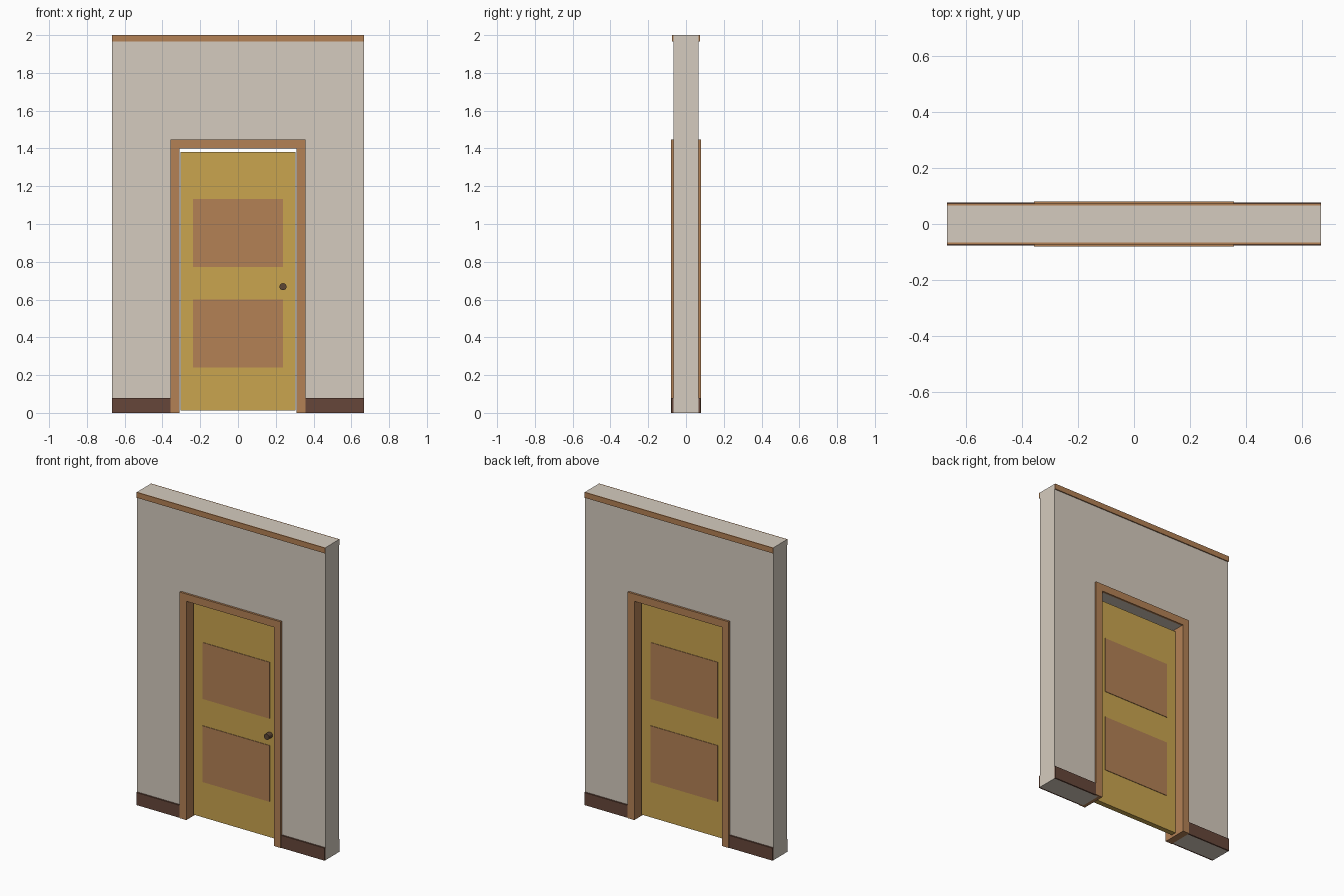
import bpy, bmesh
from math import radians

if "Cube" in bpy.data.objects:
    bpy.data.objects.remove(bpy.data.objects["Cube"])


def material(name, rgb):
    m = bpy.data.materials.new(name)
    m.diffuse_color = [(c / 255) ** 2.2 for c in rgb] + [1]
    m.use_nodes = True
    m.node_tree.nodes["Principled BSDF"].inputs["Base Color"].default_value = m.diffuse_color
    return m


PLASTER = material("plaster", (212, 202, 189))
TRIM = material("trim_wood", (178, 128, 86))
DARK = material("dark_wood", (102, 72, 60))
DOOR = material("door_paint", (200, 163, 80))
METAL = material("dark_metal", (92, 72, 56))


def add(name, bm, mat):
    bmesh.ops.recalc_face_normals(bm, faces=bm.faces)
    me = bpy.data.meshes.new(name)
    bm.to_mesh(me)
    bm.free()
    me.materials.append(mat)
    ob = bpy.data.objects.new(name, me)
    bpy.context.collection.objects.link(ob)
    return ob


def box(name, x, y, z, mat):
    """Box from (min, max) ranges."""
    bm = bmesh.new()
    bmesh.ops.create_cube(bm, size=1)
    for v in bm.verts:
        v.co = [r[0] if c < 0 else r[1] for c, r in zip(v.co, (x, y, z))]
    return add(name, bm, mat)


W, T = 0.6667, 0.0667            # wall half width, half thickness
IN, OUT, H = 0.31, 0.357, 1.40   # casing inner/outer edge, opening height
MID = 0.333                      # wall opening edge, hidden inside the jambs

# Wall: arch-shaped profile pushed through its thickness
bm = bmesh.new()
outline = [(-W, 0), (-W, 2), (W, 2), (W, 0), (MID, 0), (MID, H), (-MID, H), (-MID, 0)]
face = bm.faces.new([bm.verts.new((x, -T, z)) for x, z in outline])
ext = bmesh.ops.extrude_face_region(bm, geom=[face])
bmesh.ops.translate(bm, vec=(0, 2 * T, 0),
                    verts=[g for g in ext["geom"] if isinstance(g, bmesh.types.BMVert)])
add("wall", bm, PLASTER)


def span(s, a, b):
    return tuple(sorted((s * a, s * b)))


# Jambs run right through the wall and stand proud on both faces
for sx, side in ((-1, "left"), (1, "right")):
    box(f"{side}_jamb", span(sx, IN, OUT), (-0.08, 0.08), (0, H), TRIM)

# Trim applied to each face of the wall
for sy, face_name in ((-1, "front"), (1, "back")):
    box(f"{face_name}_head_casing", (-OUT, OUT), span(sy, T, 0.08), (H, 1.447), TRIM)
    box(f"{face_name}_crown", (-W, W), span(sy, T, 0.0733), (1.965, 2), TRIM)
    for sx, side in ((-1, "left"), (1, "right")):
        box(f"{face_name}_{side}_baseboard", span(sx, OUT, W),
            span(sy, T, 0.0767), (0, 0.08), DARK)

# Door leaf with raised panels on both faces
D = 0.0167
box("door", (-0.304, 0.304), (-D, D), (0.013, 1.38), DOOR)
for sy, face_name in ((-1, "front"), (1, "back")):
    for level, z in (("lower", (0.24, 0.60)), ("upper", (0.772, 1.133))):
        box(f"{face_name}_{level}_panel", (-0.237, 0.237), span(sy, D, D + 0.0033), z, TRIM)

# Knob on the front only
bpy.ops.mesh.primitive_cylinder_add(vertices=16, radius=0.0187, depth=0.04,
                                    location=(0.238, -D - 0.015, 0.668),
                                    rotation=(radians(90), 0, 0))
knob = bpy.context.object
knob.name = "door_knob"
knob.data.materials.append(METAL)
